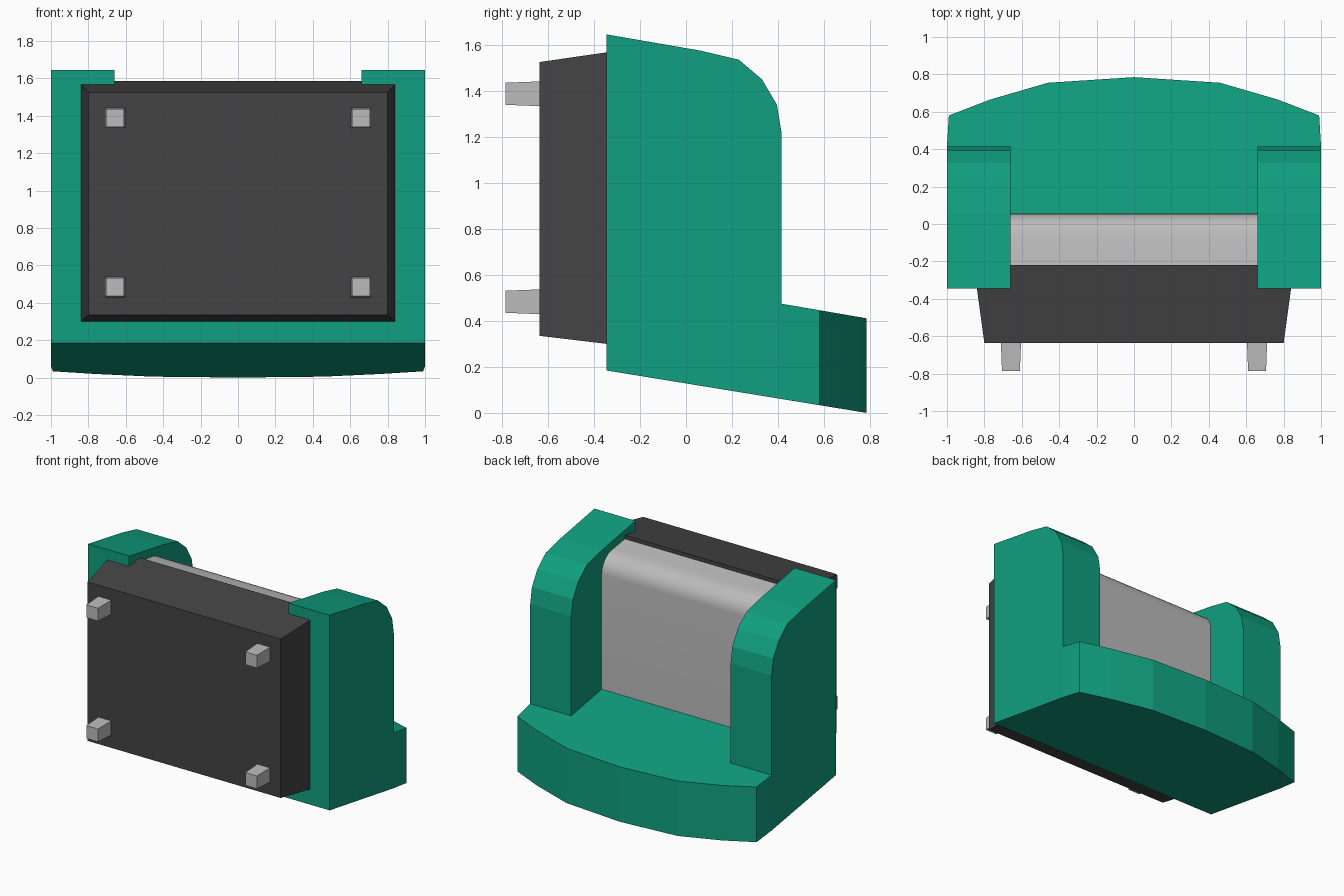
import bpy, bmesh, math

if "Cube" in bpy.data.objects:
    bpy.data.objects.remove(bpy.data.objects["Cube"])


def material(name, rgb):
    m = bpy.data.materials.new(name)
    m.diffuse_color = (*rgb, 1)
    m.use_nodes = True
    m.node_tree.nodes["Principled BSDF"].inputs["Base Color"].default_value = m.diffuse_color
    return m


GREEN = material("teal green", (0.005, 0.35, 0.215))
DARK = material("dark grey", (0.057, 0.057, 0.057))
GREY = material("light grey", (0.5, 0.5, 0.5))


def loft(name, ring_a, ring_b, mat):
    """Closed solid between two matching rings of points."""
    bm = bmesh.new()
    a = [bm.verts.new(p) for p in ring_a]
    b = [bm.verts.new(p) for p in ring_b]
    bm.faces.new(a)
    bm.faces.new(b)
    n = len(a)
    for i in range(n):
        j = (i + 1) % n
        bm.faces.new((a[i], a[j], b[j], b[i]))
    bmesh.ops.recalc_face_normals(bm, faces=bm.faces)
    me = bpy.data.meshes.new(name)
    bm.to_mesh(me)
    bm.free()
    me.materials.append(mat)
    ob = bpy.data.objects.new(name, me)
    bpy.context.collection.objects.link(ob)
    return ob


def extrude_x(name, profile, x0, x1, mat):
    return loft(name, [(x0, y, z) for y, z in profile],
                [(x1, y, z) for y, z in profile], mat)


def rect(x, z, y, hx, hz):
    return [(x - hx, y, z - hz), (x + hx, y, z - hz),
            (x + hx, y, z + hz), (x - hx, y, z + hz)]


def top_z(y):
    return 0.546 - 0.172 * y


def bottom_z(y):
    return 0.128 - 0.163 * y


# Sloping base with a bowed rear edge
half = [(1, -0.345), (1, 0.415), (0.99, 0.58), (0.77, 0.665), (0.46, 0.755)]
outline = half + [(0, 0.785)] + [(-x, y) for x, y in reversed(half)]
loft("base", [(x, y, bottom_z(y)) for x, y in outline],
     [(x, y, top_z(y)) for x, y in outline], GREEN)

# Side arms with rounded rear shoulders
arm = [(-0.345, top_z(-0.345)), (-0.345, 1.645), (0.06, 1.575), (0.23, 1.535),
       (0.33, 1.45), (0.395, 1.34), (0.415, 1.22), (0.415, top_z(0.415))]
for side, s in (("left", -1), ("right", 1)):
    extrude_x(side + "_arm", arm, s * 0.66, s, GREEN)

# Smooth inner body between the arms
body = [(-0.24, 0.5), (-0.24, 1.56), (-0.09, 1.538)]
for i in range(1, 9):
    t = math.radians(80 - 10 * i)
    body.append((-0.09 + 0.145 * math.cos(t), 1.395 + 0.143 * math.sin(t)))
body.append((0.055, 0.5))
inner = extrude_x("inner_body", body, -0.66, 0.66, GREY)
bpy.context.view_layer.objects.active = inner
inner.select_set(True)
bpy.ops.object.shade_smooth_by_angle(angle=math.radians(35))

# Tapered front plate
loft("front_plate", rect(0, 0.93, -0.637, 0.80, 0.595),
     rect(0, 0.935, -0.22, 0.857, 0.65), DARK)

# Four pegs on the front plate
for x in (-0.658, 0.658):
    for z in (0.483, 1.387):
        loft("peg", rect(x, z, -0.785, 0.048, 0.048),
             rect(x, z, -0.63, 0.054, 0.054), GREY)
